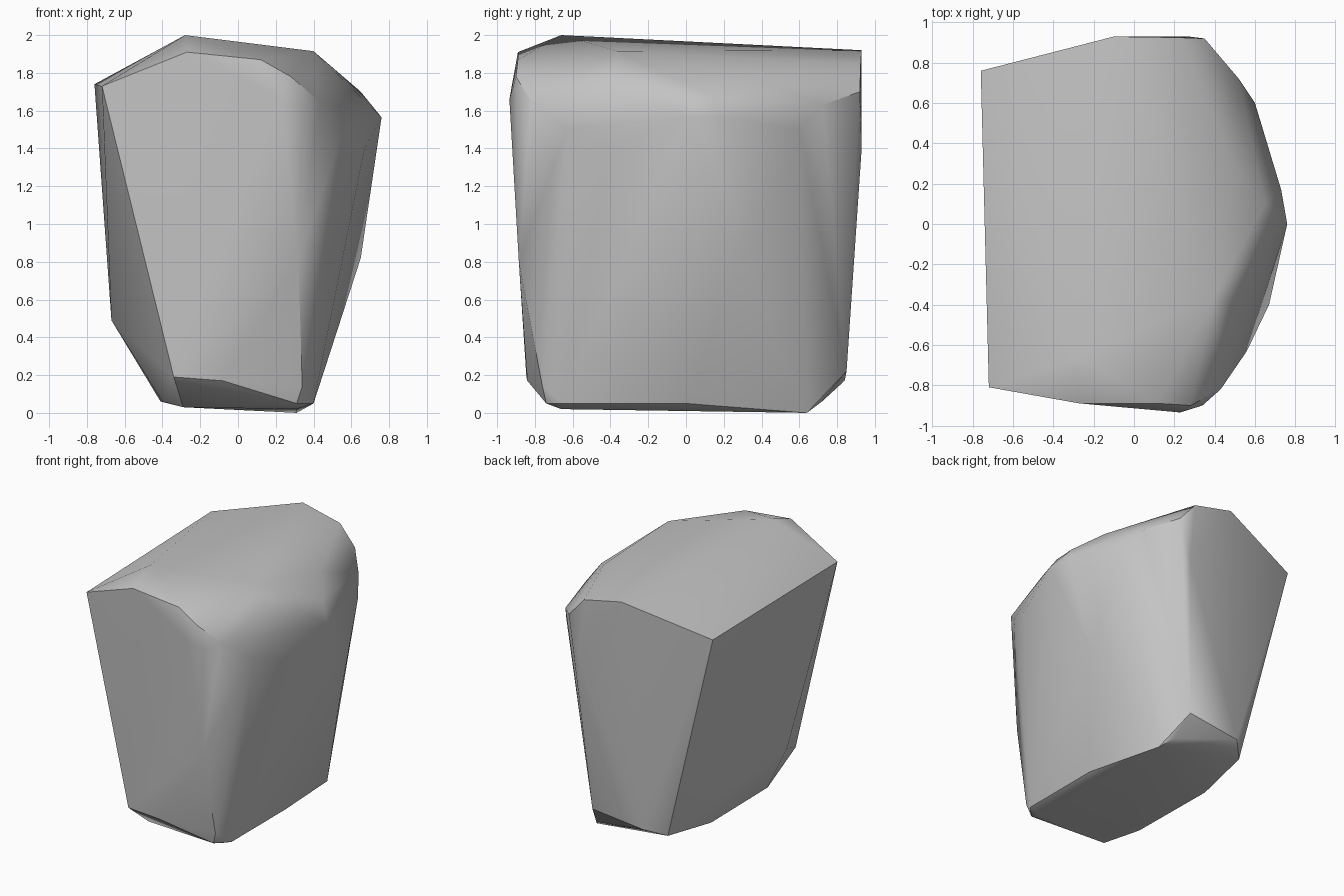
import bpy
import bmesh
import math

# Remove the default cube only
default_cube = bpy.data.objects.get("Cube")
if default_cube:
    bpy.data.objects.remove(default_cube, do_unlink=True)


def make_material(name, linear_colour):
    material = bpy.data.materials.new(name)
    material.use_nodes = True
    material.diffuse_color = linear_colour
    shader = next(n for n in material.node_tree.nodes if n.type == "BSDF_PRINCIPLED")
    shader.inputs["Base Color"].default_value = linear_colour
    shader.inputs["Roughness"].default_value = 1
    return material


def make_boulder(name, corner_groups, material, sharp_angle):
    """Wrap a chiselled solid tightly around the corners of every side."""
    mesh = bpy.data.meshes.new(name)
    solid = bmesh.new()
    for corners in corner_groups.values():
        for corner in corners:
            solid.verts.new(corner)
    bmesh.ops.convex_hull(solid, input=solid.verts, use_existing_faces=False)
    unused = [v for v in solid.verts if not v.link_faces]
    bmesh.ops.delete(solid, geom=unused, context="VERTS")
    bmesh.ops.recalc_face_normals(solid, faces=solid.faces)
    solid.to_mesh(mesh)
    solid.free()
    mesh.materials.append(material)

    boulder = bpy.data.objects.new(name, mesh)
    bpy.context.collection.objects.link(boulder)
    for other in bpy.context.selected_objects:
        other.select_set(False)
    boulder.select_set(True)
    bpy.context.view_layer.objects.active = boulder
    bpy.ops.object.shade_smooth_by_angle(angle=sharp_angle)

    # Keep the broad slabs looking flat between the worn edges
    flatten = boulder.modifiers.new("flat_slabs", "WEIGHTED_NORMAL")
    flatten.keep_sharp = True
    return boulder


# Corners of the boulder, grouped by the side they belong to
corner_groups = {
    # Sloping crown with its raised front peak
    "crown": [(-.28, -.66, 2), (.4, -.36, 1.915), (-.1, .93, 1.92),
              (-.76, .76, 1.74), (-.72, -.81, 1.73), (.5, .28, 1.8)],
    # Flat front slab with a rounded upper corner
    "front": [(-.27, -.89, 1.91), (.12, -.89, 1.87), (.28, -.9, 1.78),
              (.23, -.935, 1.66), (.34, -.9, 1.6), (.32, -.885, .8),
              (.34, -.76, .14), (-.34, -.845, .19), (-.08, -.84, .17)],
    # Bulging side, widest near the top
    "bulge": [(.76, 0, 1.565), (.73, .17, 1.57), (.6, .6, 1.5),
              (.67, -.4, 1.4), (.56, -.63, 1.5), (.43, -.82, 1.65),
              (.5, -.4, 1.76), (.65, .1, 1.7), (.65, .3, .82), (.52, .72, 1.63)],
    # Upright back slab
    "back": [(.22, .925, 1.85), (.35, .92, 1.7), (.27, .93, 1.4),
             (.2, .85, .22), (-.23, .84, .17), (-.35, .72, .11)],
    # Undercut flank and narrow foot
    "foot": [(-.67, -.27, .49), (-.4, -.42, .06), (-.41, .28, .06),
             (-.29, -.67, .03), (.31, -.66, .02), (.31, -.74, .05),
             (.4, -.65, .05), (.4, 0, .05), (.31, .64, 0), (.24, .72, .06)],
}

stone = make_material("stone_grey", (.55, .55, .55, 1))
make_boulder("boulder", corner_groups, stone, math.radians(30))
